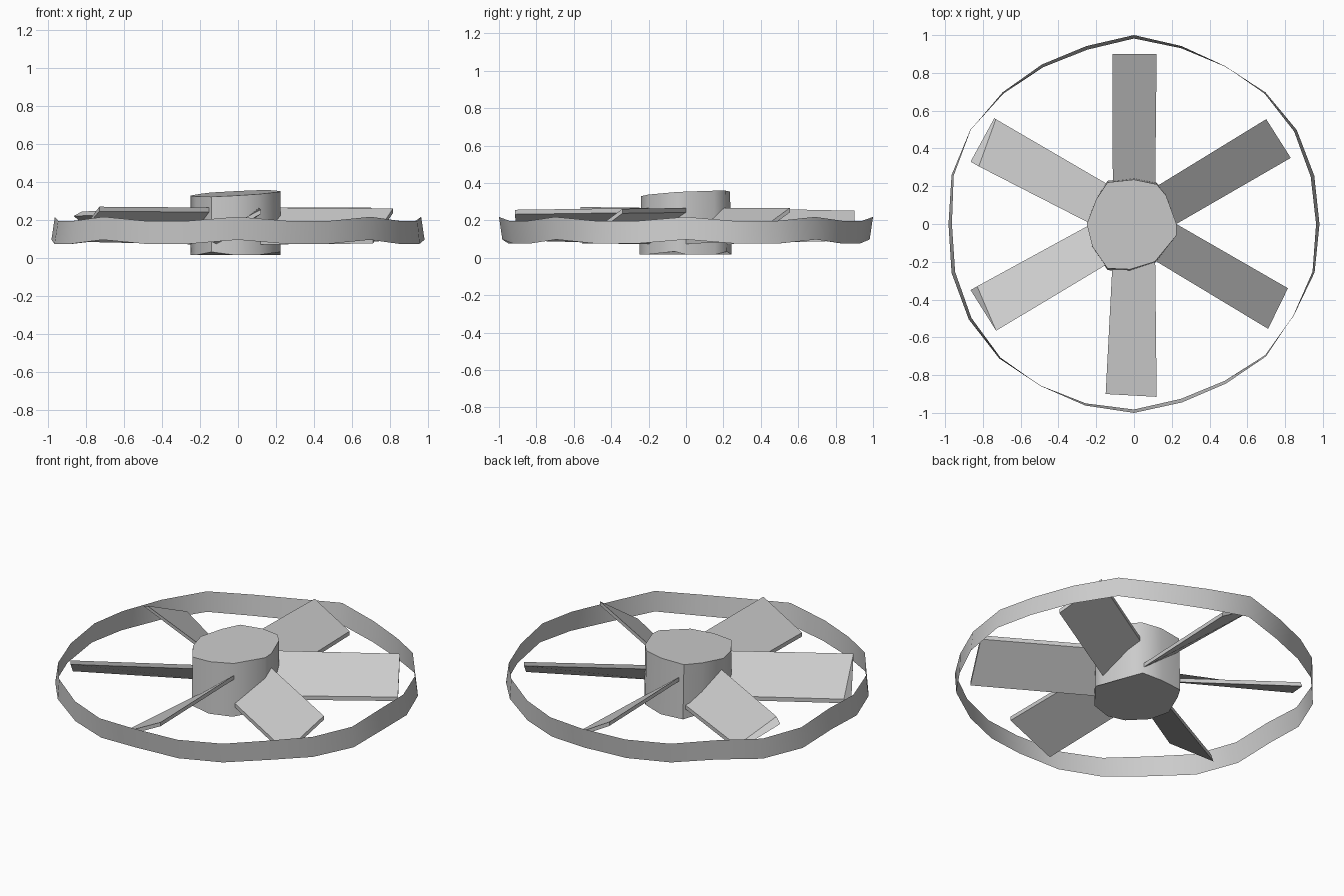
import bpy, math
from math import cos, sin, radians
from mathutils import Vector

if "Cube" in bpy.data.objects:
    bpy.data.objects.remove(bpy.data.objects["Cube"])

grey = bpy.data.materials.new("light_grey")
grey.diffuse_color = (0.6, 0.6, 0.6, 1)
grey.use_nodes = True
grey.node_tree.nodes["Principled BSDF"].inputs["Base Color"].default_value = grey.diffuse_color


def make(name, verts, faces, smooth=None):
    me = bpy.data.meshes.new(name)
    me.from_pydata(verts, [], faces)
    me.materials.append(grey)
    me.update()
    ob = bpy.data.objects.new(name, me)
    bpy.context.collection.objects.link(ob)
    if smooth:
        bpy.ops.object.select_all(action='DESELECT')
        bpy.context.view_layer.objects.active = ob
        ob.select_set(True)
        bpy.ops.object.shade_smooth_by_angle(angle=radians(smooth))
    return ob


# Outer ring: thin uneven band; radius every 15 degrees, leaning in or out
radii = [0.982, 0.988, 0.995, 0.985, 0.965, 0.975, 1.0, 0.975, 0.975, 0.985, 1.0, 1.0,
         0.982, 1.0, 1.01, 1.008, 0.99, 0.995, 1.0, 0.978, 0.975, 0.99, 0.975, 0.99]
N = len(radii)
verts = []
for i, r in enumerate(radii):
    a = 2 * math.pi * i / N
    wave = 0.014 * cos(8 * a)
    lean = -0.018 * cos(2 * a) - 0.008 * sin(2 * a)   # upper rim relative to lower rim
    r_low, r_up = r - max(lean, 0), r + min(lean, 0)
    verts.append((r_low * cos(a), r_low * sin(a), 0.084 + wave))
    verts.append((r_up * cos(a), r_up * sin(a), 0.205 + wave))
faces = [(2 * i, 2 * ((i + 1) % N), 2 * ((i + 1) % N) + 1, 2 * i + 1) for i in range(N)]
make("outer_ring", verts, faces, 40)

# Hub: irregular drum with a gently tilted top and an uneven lower rim
outline = [(0.225, 0.0), (0.225, -0.06), (0.11, -0.2), (-0.02, -0.24), (-0.14, -0.235),
           (-0.22, -0.12), (-0.25, 0.0), (-0.2, 0.13), (-0.14, 0.22), (0.0, 0.235),
           (0.12, 0.21), (0.17, 0.15)]
outline.reverse()
n = len(outline)
low = [(x, y * 1.04, 0.018 + 0.016 * (i % 3 == 1)) for i, (x, y) in enumerate(outline)]
top = [(x, y, 0.343 + 0.05 * x + 0.05 * y) for x, y in outline]
faces = [(i, (i + 1) % n, n + (i + 1) % n, n + i) for i in range(n)]
faces += [tuple(range(n - 1, -1, -1)), tuple(range(n, 2 * n))]
make("hub", low + top, faces, 40)

# Blades: pitched slabs; angle, low tip corner, high tip corner, tip slant at each corner
blades = [
    (30, (0.83, 0.35, 0.105), (0.70, 0.555, 0.255), 0.0, 0.0),
    (90, (0.12, 0.90, 0.105), (-0.115, 0.90, 0.24), 0.0, 0.0),
    (150, (-0.74, 0.56, 0.13), (-0.865, 0.33, 0.235), 0.01, 0.05),
    (210, (-0.865, -0.35, 0.10), (-0.73, -0.565, 0.26), 0.04, 0.0),
    (270, (-0.15, -0.90, 0.105), (0.12, -0.915, 0.245), 0.0, 0.0),
    (330, (0.71, -0.555, 0.09), (0.815, -0.34, 0.25), 0.0, 0.0),
]
ROOT, HALF, THICK = 0.17, 0.112, 0.012
for k, (deg, tip_low, tip_high, slant_low, slant_high) in enumerate(blades):
    a = radians(deg)
    out = Vector((cos(a), sin(a), 0))
    across = Vector((-sin(a), cos(a), 0))
    root_low = out * ROOT - across * HALF + Vector((0, 0, 0.085))
    root_high = out * ROOT + across * HALF + Vector((0, 0, 0.255))
    corners = [(root_low, 0), (root_high, 0),
               (Vector(tip_low), slant_low), (Vector(tip_high), slant_high)]
    verts = []
    for p, slant in corners:
        verts.append(p - Vector((0, 0, THICK)))
        verts.append(p + Vector((0, 0, THICK)) - out * slant)
    faces = [(0, 1, 3, 2), (4, 6, 7, 5), (0, 4, 5, 1),
             (2, 3, 7, 6), (1, 5, 7, 3), (0, 2, 6, 4)]
    make("blade_%d" % (k + 1), verts, faces)
